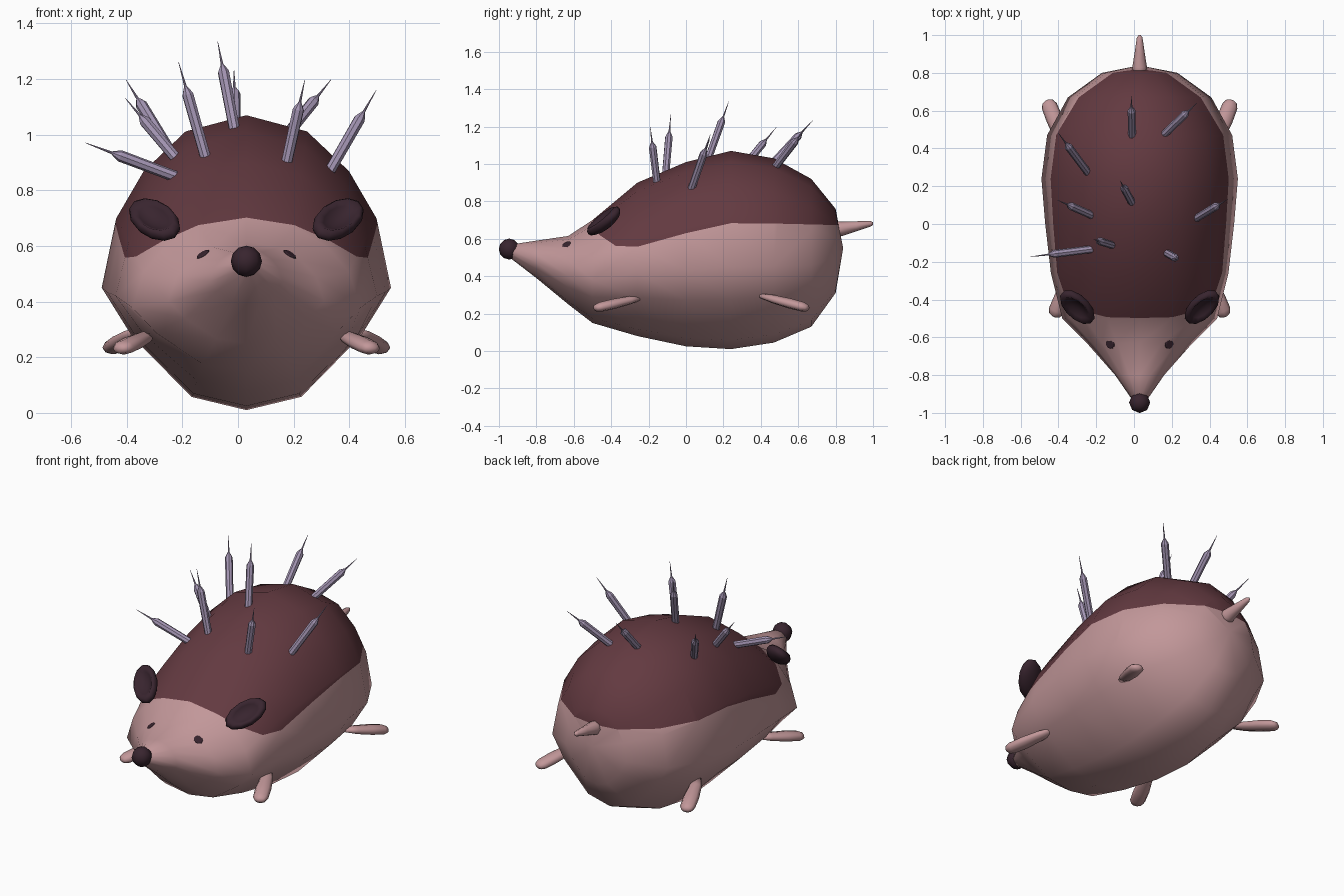
import bpy, bmesh, math
from mathutils import Vector, Matrix
from mathutils.bvhtree import BVHTree

if "Cube" in bpy.data.objects:
    bpy.data.objects.remove(bpy.data.objects["Cube"])

CX = 0.03  # mirror plane of the animal


def material(name, colour):
    m = bpy.data.materials.new(name)
    m.use_nodes = True
    m.diffuse_color = (*colour, 1)
    m.node_tree.nodes["Principled BSDF"].inputs["Base Color"].default_value = (*colour, 1)
    return m


PINK = material("pink skin", (0.54, 0.31, 0.32))
MAROON = material("maroon coat", (0.125, 0.042, 0.052))
DARK = material("dark plum", (0.04, 0.018, 0.028))
LAVENDER = material("lavender quill", (0.37, 0.30, 0.45))


def finish(bm, name, mats, smooth=True):
    bmesh.ops.recalc_face_normals(bm, faces=bm.faces)
    for f in bm.faces:
        f.smooth = smooth
    me = bpy.data.meshes.new(name)
    bm.to_mesh(me)
    bm.free()
    for m in mats:
        me.materials.append(m)
    ob = bpy.data.objects.new(name, me)
    bpy.context.collection.objects.link(ob)
    return ob


def bridge(bm, rings):
    for a, b in zip(rings, rings[1:]):
        n = len(a)
        for i in range(n):
            j = (i + 1) % n
            bm.faces.new((a[i], a[j], b[j], b[i]))


def fan(bm, ring, point):
    tip = bm.verts.new(point)
    for i, v in enumerate(ring):
        bm.faces.new((v, ring[(i + 1) % len(ring)], tip))


def spindle(name, a, b, stations, sides, mat, flat=1.0, smooth=True):
    """Turned shape along a-b; stations are (fraction, radius)."""
    a, b = Vector(a), Vector(b)
    rot = (b - a).to_track_quat('Z', 'Y')
    bm = bmesh.new()
    rings = []
    for t, r in stations:
        ring = []
        for i in range(sides):
            w = math.tau * i / sides
            off = Vector((r * math.cos(w), r * flat * math.sin(w), 0))
            ring.append(bm.verts.new(a.lerp(b, t) + rot @ off))
        rings.append(ring)
    bridge(bm, rings)
    bm.faces.new(rings[0])
    bm.faces.new(rings[-1])
    return finish(bm, name, [mat], smooth)


# Body: egg-shaped section swept along y as (y, top, bottom, half width)
section = [(0, 1), (.42, .89), (.71, .62), (.9, .3), (1, -.17), (.79, -.5), (.38, -.91), (0, -1)]
section += [(-x, z) for x, z in section[-2:0:-1]]
stations = [
    (-.93, .57, .49, .04), (-.8, .59, .39, .13), (-.63, .615, .25, .28),
    (-.5, .70, .15, .41), (-.26, .90, .08, .47), (0, 1.01, .025, .5),
    (.24, 1.07, .01, .52), (.47, 1.03, .045, .49), (.67, .92, .13, .38),
    (.8, .76, .31, .2),
]
bm = bmesh.new()
rings = []
for y, top, bottom, half in stations:
    mid, h = (top + bottom) / 2, (top - bottom) / 2
    rings.append([bm.verts.new((CX + sx * half, y, mid + sz * h)) for sx, sz in section])
bridge(bm, rings)
fan(bm, rings[0], (CX, -.95, .53))
fan(bm, rings[-1], (CX, .84, .55))
bmesh.ops.recalc_face_normals(bm, faces=bm.faces)
skin = BVHTree.FromBMesh(bm)

# Lower edge of the coat as height along y
hem = [(-2, 9), (-.53, .84), (-.49, .66), (-.44, .59), (-.36, .555), (-.27, .555),
       (-.1, .6), (.1, .66), (.25, .685), (.55, .68), (2, .64)]


def above_hem(p):
    for (y0, z0), (y1, z1) in zip(hem, hem[1:]):
        if p.y <= y1:
            return p.z - z0 - (z1 - z0) * (p.y - y0) / (y1 - y0)
    return -1


# Cut the skin along the hem and colour the upper faces
cuts = []
for e in list(bm.edges):
    p, q = e.verts[0].co.copy(), e.verts[1].co.copy()
    side = above_hem(p) > 0
    if side == (above_hem(q) > 0):
        continue
    lo, hi = 0.0, 1.0
    for _ in range(20):
        m = (lo + hi) / 2
        if (above_hem(p.lerp(q, m)) > 0) == side:
            lo = m
        else:
            hi = m
    cuts.append(bmesh.utils.edge_split(e, e.verts[0], min(max(lo, .01), .99))[1])
bmesh.ops.connect_verts(bm, verts=cuts)
for f in bm.faces:
    f.material_index = int(sum(above_hem(v.co) for v in f.verts) > 0)
finish(bm, "body", [PINK, MAROON])

# Nose
bm = bmesh.new()
bmesh.ops.create_uvsphere(bm, u_segments=8, v_segments=6, radius=.056,
                          matrix=Matrix.Translation((CX, -.945, .545)))
finish(bm, "nose", [DARK])

# Tail
spindle("tail", (CX, .78, .645), (CX, 1, .683),
        [(0, .045), (.25, .038), (.6, .026), (.94, .015), (1, .006)], 8, PINK)

paw = [(0, .02), (.25, .036), (.6, .044), (.88, .042), (.97, .03), (1, .012)]
for s, word in ((1, "left"), (-1, "right")):
    # Legs
    spindle(word + "_front_leg", (CX + s * .34, -.24, .285), (CX + s * .455, -.49, .228),
            paw, 8, PINK, .62)
    spindle(word + "_back_leg", (CX + s * .39, .40, .295), (CX + s * .49, .655, .228),
            paw, 8, PINK, .62)

    # Ears: flattened ovals with a hollow front
    long = Vector((s * .585, .66, .475)).normalized()
    front = Vector((s * .2, -.65, .7))
    front = (front - long * front.dot(long)).normalized()
    wide = front.cross(long)
    frame = Matrix((long, wide, front)).transposed()
    bm = bmesh.new()
    bmesh.ops.create_uvsphere(bm, u_segments=12, v_segments=10, radius=1)
    for v in bm.verts:
        x, y, z = v.co
        if z > .5:
            z = 1.2 - 1.3 * z + .2 * (x * x + y * y)
        v.co = Vector((CX + s * .33, -.44, .695)) + frame @ Vector((x * .125, y * .072, z * .045))
    finish(bm, word + "_ear", [DARK])

    # Eyes: thin discs lying on the snout
    hit, normal, _, _ = skin.ray_cast(Vector((CX + s * .156, -.636, 2)), Vector((0, 0, -1)))
    spindle(word + "_eye", hit - normal * .004, hit + normal * .005,
            [(0, .027), (.6, .026), (1, .02)], 10, DARK, 1, False)

# Quills: base and shoulder of each, the needle runs on past the shoulder
quills = [
    ((-.20, -.13, .84), (-.44, -.16, .93)),
    ((-.21, .04, .90), (-.345, .10, 1.06)),
    ((-.25, .28, .95), (-.355, .42, 1.12)),
    ((-.12, -.11, .93), (-.185, -.09, 1.16)),
    ((-.015, .12, 1.03), (-.055, .195, 1.24)),
    ((-.01, .46, 1.0), (-.013, .61, 1.16)),
    ((.175, -.155, .9), (.22, -.18, 1.105)),
    ((.16, .475, .98), (.28, .59, 1.13)),
    ((.33, .03, .87), (.445, .10, 1.07)),
]
for i, (base, shoulder) in enumerate(quills):
    spindle("quill_%d" % (i + 1), base, shoulder,
            [(-.1, .02), (.93, .021), (1.0, .013), (1.06, .005), (1.45, .0008)],
            8, LAVENDER, 1, False)
